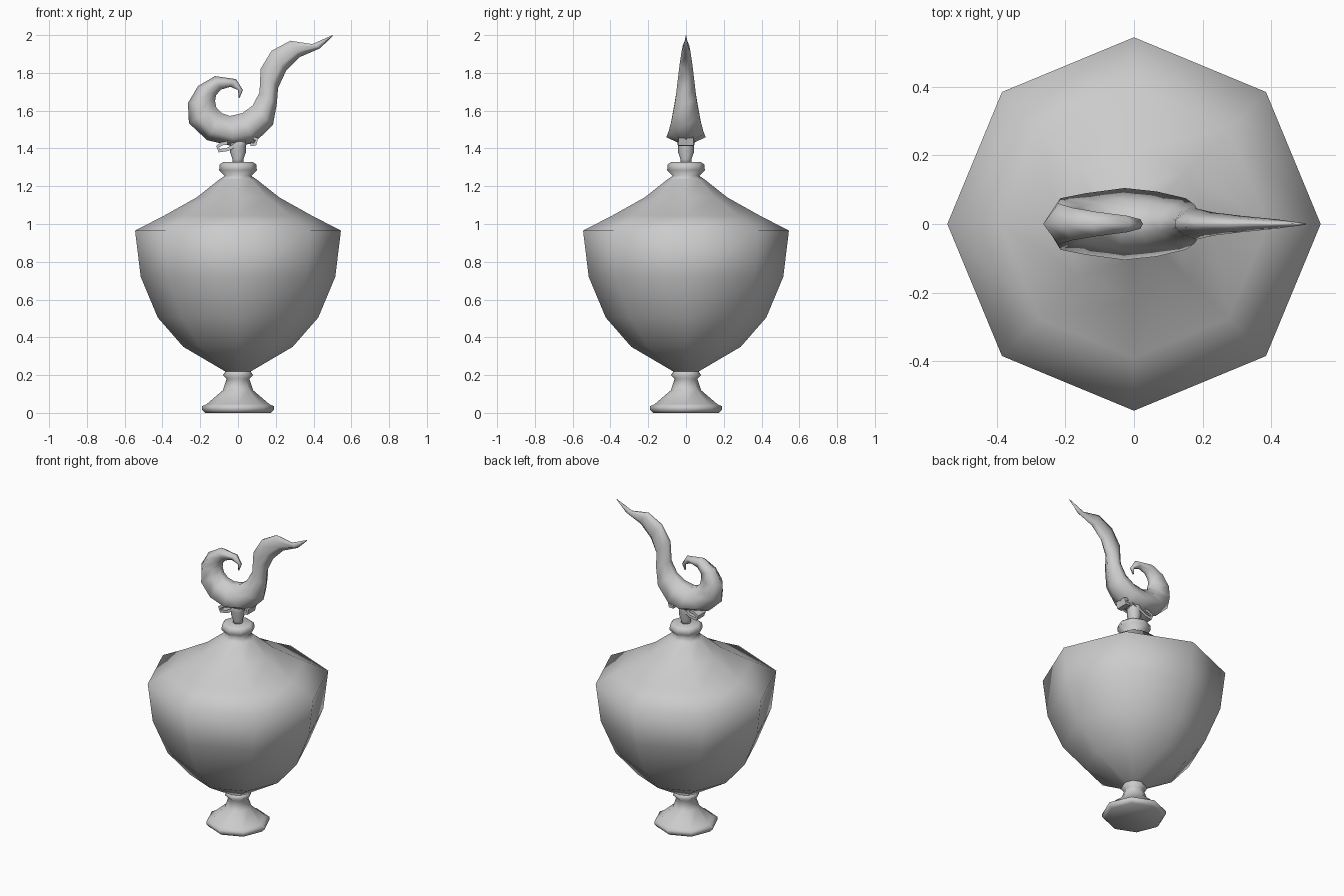
import bpy, bmesh, math

if "Cube" in bpy.data.objects:
    bpy.data.objects.remove(bpy.data.objects["Cube"])

stone = bpy.data.materials.new("grey stone")
stone.diffuse_color = (0.6, 0.6, 0.6, 1)
stone.use_nodes = True
stone.node_tree.nodes["Principled BSDF"].inputs["Base Color"].default_value = stone.diffuse_color


def loft(name, rings, sharp=180):
    """Skin a list of equal-length closed rings and cap both ends."""
    bm = bmesh.new()
    vs = [[bm.verts.new(p) for p in ring] for ring in rings]
    n = len(vs[0])
    for a, b in zip(vs, vs[1:]):
        for i in range(n):
            j = (i + 1) % n
            bm.faces.new((a[i], a[j], b[j], b[i]))
    bm.faces.new(vs[0][::-1])
    bm.faces.new(vs[-1])
    bmesh.ops.recalc_face_normals(bm, faces=bm.faces)
    me = bpy.data.meshes.new(name)
    bm.to_mesh(me)
    bm.free()
    ob = bpy.data.objects.new(name, me)
    bpy.context.collection.objects.link(ob)
    me.materials.append(stone)
    bpy.ops.object.select_all(action='DESELECT')
    ob.select_set(True)
    bpy.context.view_layer.objects.active = ob
    bpy.ops.object.shade_smooth_by_angle(angle=math.radians(sharp))
    return ob


def lathe(name, profile, sides=8, sharp=180):
    ang = [2 * math.pi * i / sides for i in range(sides)]
    return loft(name, [[(r * math.cos(a), r * math.sin(a), z) for a in ang]
                       for r, z in profile], sharp)


# Octagonal foot, waist ring, bowl, shoulder and collar
lathe("foot", [(.175, 0), (.19, .015), (.19, .035), (.165, .047), (.08, .12),
               (.06, .18), (.08, .2), (.065, .222)], sharp=75)
lathe("bowl", [(.06, .215), (.29, .35), (.425, .505), (.515, .72), (.545, .965),
               (.39, 1.045), (.22, 1.14), (.1, 1.235), (.07, 1.255), (.1, 1.285),
               (.097, 1.315), (.08, 1.327)])
lathe("stem", [(.03, 1.32), (.03, 1.345), (.042, 1.38), (.042, 1.41), (.055, 1.47)])

# Curled horn: outer x, outer z, inner x, inner z, half width
horn = [
    (.008, 1.667, .002, 1.672, .004), (.026, 1.709, 0, 1.709, .014),
    (-.01, 1.767, -.042, 1.725, .024), (-.122, 1.783, -.09, 1.709, .036),
    (-.212, 1.73, -.113, 1.68, .048), (-.265, 1.64, -.117, 1.652, .06),
    (-.26, 1.534, -.11, 1.62, .075), (-.164, 1.444, -.085, 1.592, .09),
    (-.021, 1.41, -.042, 1.577, .105), (.085, 1.428, .021, 1.592, .095),
    (.185, 1.524, .074, 1.63, .075), (.206, 1.64, .111, 1.698, .056),
    (.212, 1.72, .117, 1.825, .045), (.254, 1.81, .175, 1.92, .034),
    (.328, 1.884, .275, 1.973, .024), (.434, 1.93, .392, 1.953, .013),
    (.502, 1.995, .5, 2.0, .002)]
half = [(0, 0), (.3, 1), (.7, .7), (.97, .25)]
section = half + [(t, -w) for t, w in half[:0:-1]]
loft("horn", [[(ox + (ix - ox) * t, w * hw, oz + (iz - oz) * t) for t, w in section]
              for ox, oz, ix, iz, hw in horn])

# S-shaped scroll band under the horn
path = [(-.055, 1.43), (-.085, 1.425), (-.108, 1.41), (-.1, 1.388), (-.055, 1.395),
        (.01, 1.432), (.06, 1.459), (.1, 1.45), (.09, 1.422), (.065, 1.422)]
rings = []
for i, (x, z) in enumerate(path):
    a, b = path[max(i - 1, 0)], path[min(i + 1, len(path) - 1)]
    dx, dz = b[0] - a[0], b[1] - a[1]
    k = .009 / math.hypot(dx, dz)
    nx, nz = -dz * k, dx * k
    rings.append([(x + s * nx, y, z + s * nz)
                  for s, y in ((1, -.04), (1, .04), (-1, .04), (-1, -.04))])
loft("scroll_band", rings, sharp=60)
